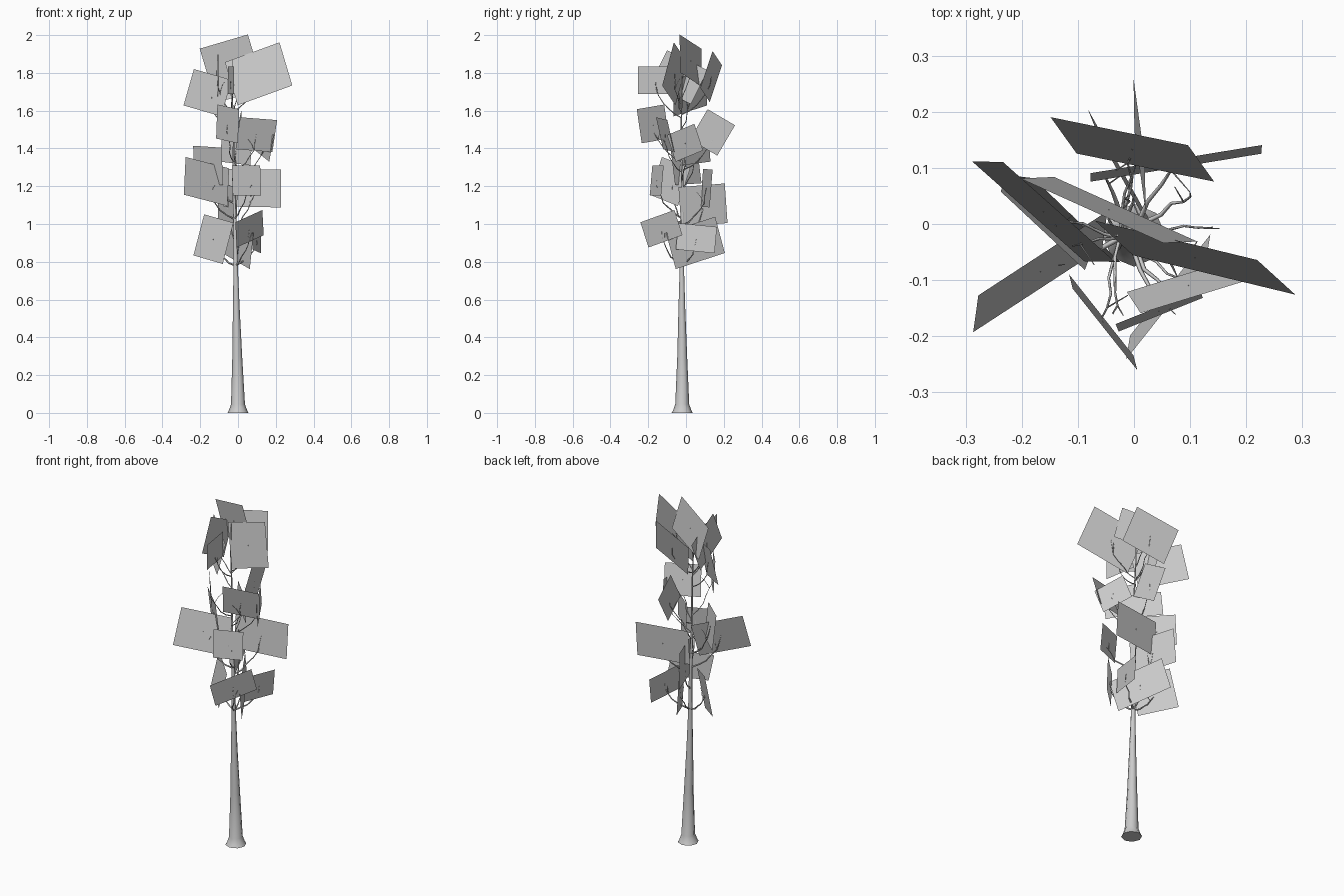
import bpy, bmesh, math, random
from mathutils import Vector

if "Cube" in bpy.data.objects:
    bpy.data.objects.remove(bpy.data.objects["Cube"])

random.seed(4)
UP = Vector((0, 0, 1))

# Leaf cards per tier: centre, width vector, tilt (radians), height
UPPER = [
    ((-.045, .025, 1.865), (.255, -.115, .075), .13, .21),
    ((.109, -.06, 1.795), (.289, -.07, .105), -.18, .246),
    ((-.161, .022, 1.695), (.2, -.178, -.058), -.18, .2),
    ((-.108, -.037, 1.777), (-.01, .215, -.105), 0, .2),
    ((-.037, -.16, 1.762), (-.03, .19, 0), 0, .145),
    ((-.003, .133, 1.78), (.245, -.05, .075), -.26, .211),
    ((-.055, -.175, 1.53), (.115, -.145, -.025), .06, .182),
    ((.01, .14, 1.485), (-.02, .145, -.085), .06, .186),
]
MIDDLE = [
    ((.097, -.11, 1.473), (.195, .06, -.015), .25, .175),
    ((.14, -.005, 1.43), (.075, -.145, -.06), 0, .15),
    ((-.01, .05, 1.39), (.16, -.15, -.02), 0, .14),
    ((-.158, 0, 1.31), (.15, -.14, -.01), .12, .2),
    ((-.167, -.085, 1.225), (.23, .15, -.06), -.24, .21),
    ((.045, -.155, 1.23), (.15, .06, 0), -.09, .16),
    ((.075, .108, 1.19), (.305, .05, -.005), -.075, .2),
]
LOWER = [
    ((-.055, .09, 1.1), (.1, -.245, -.02), 0, .21),
    ((.061, -.13, .975), (.143, .18, .065), .15, .14),
    ((-.13, .01, .92), (.155, -.15, -.045), -.155, .225),
    ((.1, .055, .925), (.045, .205, -.02), 0, .14),
    ((0, .05, .9), (.145, -.26, -.085), .035, .2),
]


def leaf_tier(name, cards):
    bm = bmesh.new()
    for centre, width, tilt, height in cards:
        c, u = Vector(centre), Vector(width)
        side = u.cross(UP).normalized()
        rise = side.cross(u).normalized()
        v = height * (math.cos(tilt) * rise + math.sin(tilt) * side)
        bm.faces.new([bm.verts.new(c + a * u / 2 + b * v / 2)
                      for a, b in ((-1, -1), (1, -1), (1, 1), (-1, 1))])
    me = bpy.data.meshes.new(name)
    bm.to_mesh(me)
    bm.free()
    bpy.context.collection.objects.link(bpy.data.objects.new(name, me))


def tubes(name, paths, resolution):
    """Each path is a list of (position, radius)."""
    cu = bpy.data.curves.new(name, 'CURVE')
    cu.dimensions = '3D'
    cu.bevel_depth = 1
    cu.bevel_resolution = resolution
    cu.use_fill_caps = True
    for path in paths:
        sp = cu.splines.new('POLY')
        sp.points.add(len(path) - 1)
        for pt, (co, r) in zip(sp.points, path):
            pt.co = (*co, 1)
            pt.radius = r
    ob = bpy.data.objects.new(name, cu)
    bpy.context.collection.objects.link(ob)


# Flared, tapering trunk
TRUNK = [((0, -.02, 0), .056), ((0, -.02, .015), .048), ((0, -.02, .045), .037),
         ((-.004, -.02, .3), .026), ((-.009, -.022, .55), .018),
         ((-.012, -.022, .75), .012), ((-.016, -.02, 1.0), .009),
         ((-.025, -.02, 1.25), .006), ((-.022, -.025, 1.5), .004),
         ((-.032, -.022, 1.7), .003), ((-.03, -.02, 1.87), .002)]
tubes("trunk", [TRUNK], 2)


def trunk_at(z):
    for (a, _), (b, _) in zip(TRUNK, TRUNK[1:]):
        if a[2] <= z <= b[2]:
            return Vector(a).lerp(Vector(b), (z - a[2]) / (b[2] - a[2]))


# Curved branches reaching from the trunk to each leaf card, with short twigs
branches, twigs = [], []
for centre, width, tilt, height in UPPER + MIDDLE + LOWER:
    end = Vector(centre)
    start = trunk_at(max(.78, min(end.z - .2, 1.7)))
    flat = Vector((end.x - start.x, end.y - start.y, 0))
    climb = end.z - start.z
    thick = .004 if end.z < 1.35 else .002
    path = []
    for k in range(7):
        t = k / 6
        p = start + flat * math.sin(t * math.pi / 2) + UP * climb * t ** 1.3
        if 0 < k < 6:
            p += Vector((random.uniform(-.006, .006), random.uniform(-.006, .006), 0))
        path.append((p, thick * (1 - t) + .0012))
    branches.append(path)
    base = path[4][0]
    tip = base + Vector((random.uniform(-.04, .04), random.uniform(-.04, .04), .06))
    twigs.append([(base, .0015), (base.lerp(tip, .5) + UP * .008, .0012), (tip, .0008)])
tubes("branches", branches, 0)
tubes("twigs", twigs, 0)

# Foliage cards
leaf_tier("upper_leaves", UPPER)
leaf_tier("middle_leaves", MIDDLE)
leaf_tier("lower_leaves", LOWER)
